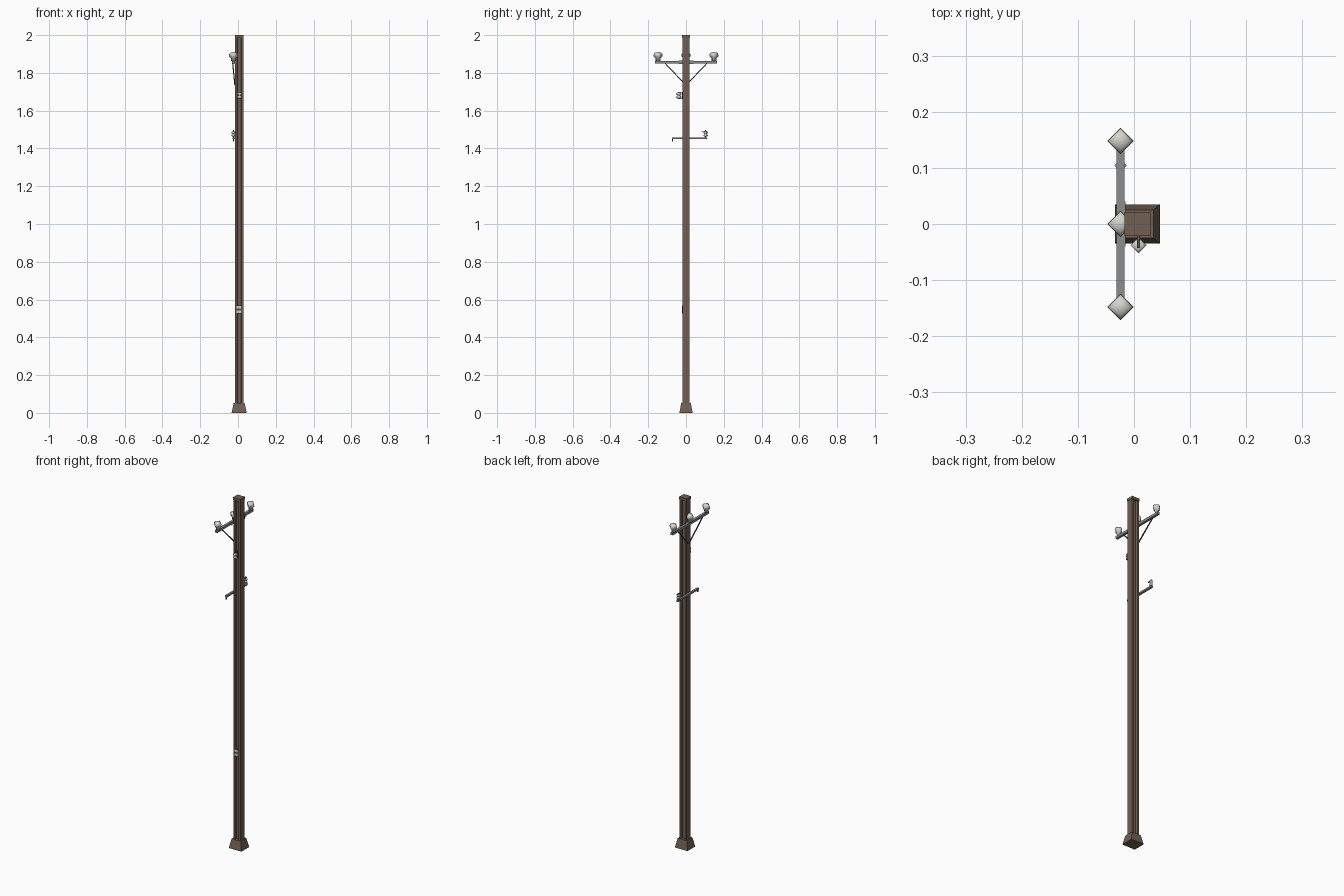
import bpy, bmesh, math
from mathutils import Vector

if "Cube" in bpy.data.objects:
    bpy.data.objects.remove(bpy.data.objects["Cube"])


def material(name, rgb):
    m = bpy.data.materials.new(name)
    m.diffuse_color = (*rgb, 1)
    m.use_nodes = True
    m.node_tree.nodes["Principled BSDF"].inputs["Base Color"].default_value = m.diffuse_color
    return m


BROWN = material("weathered_brown", (0.165, 0.115, 0.083))
STEEL = material("galvanised_grey", (0.25, 0.27, 0.275))
DARK = material("dark_iron", (0.085, 0.085, 0.085))
PALE = material("pale_ceramic", (0.66, 0.66, 0.61))

PX = 0.006      # pole centre in x
AX = -0.024     # crossarm centre in x


def finish(name, bm, mat):
    bmesh.ops.recalc_face_normals(bm, faces=bm.faces)
    me = bpy.data.meshes.new(name)
    bm.to_mesh(me)
    bm.free()
    me.materials.append(mat)
    ob = bpy.data.objects.new(name, me)
    bpy.context.collection.objects.link(ob)
    return ob


def box(name, lo, hi, mat, top_scale=1.0):
    bm = bmesh.new()
    bmesh.ops.create_cube(bm, size=1)
    c, s = (Vector(lo) + Vector(hi)) / 2, Vector(hi) - Vector(lo)
    for v in bm.verts:
        k = top_scale if v.co.z > 0 else 1
        v.co = Vector((c.x + v.co.x * s.x * k, c.y + v.co.y * s.y * k, c.z + v.co.z * s.z))
    return finish(name, bm, mat)


def prism(name, outline, z0, z1, mat):
    bm = bmesh.new()
    face = bm.faces.new([bm.verts.new((x, y, z0)) for x, y in outline])
    up = bmesh.ops.extrude_face_region(bm, geom=[face])["geom"]
    for v in up:
        if isinstance(v, bmesh.types.BMVert):
            v.co.z = z1
    return finish(name, bm, mat)


def lathe(name, profile, pos, mat, sides=4, smooth=True):
    """Few-sided turned part, corners on the axes."""
    bm = bmesh.new()
    rings = [[bm.verts.new((pos[0] + r * math.cos(2 * math.pi * i / sides),
                            pos[1] + r * math.sin(2 * math.pi * i / sides),
                            pos[2] + z)) for i in range(sides)] for r, z in profile]
    for a, b in zip(rings, rings[1:]):
        for i in range(sides):
            j = (i + 1) % sides
            bm.faces.new((a[i], a[j], b[j], b[i]))
    bm.faces.new(rings[0])
    bm.faces.new(rings[-1])
    ob = finish(name, bm, mat)
    if smooth:
        for p in ob.data.polygons:
            p.use_smooth = True
    return ob


def strut(name, a, b, t, mat):
    a, b = Vector(a), Vector(b)
    bm = bmesh.new()
    bmesh.ops.create_cube(bm, size=1)
    bmesh.ops.scale(bm, vec=(t, t, (b - a).length), verts=bm.verts)
    q = (b - a).to_track_quat('Z', 'Y')
    for v in bm.verts:
        v.co = q @ v.co + (a + b) / 2
    return finish(name, bm, mat)


# Tapered foot, grooved H-section pole and flat cap
box("base", (PX - 0.04, -0.035, 0), (PX + 0.04, 0.035, 0.052), BROWN, 0.72)
hx, hy, ix, wy = 0.022, 0.019, 0.012, 0.008
half = [(hx, -hy), (hx, hy), (ix, hy), (ix - 0.003, wy)]
H = half + [(-x, y) for x, y in reversed(half)]
# second half of the outline closes the groove on the front
H = [(hx, -hy), (hx, hy), (ix, hy), (ix - 0.003, wy), (-ix + 0.003, wy), (-ix, hy),
     (-hx, hy), (-hx, -hy), (-ix, -hy), (-ix + 0.003, -wy), (ix - 0.003, -wy), (ix, -hy)]
prism("pole", [(PX + x, y) for x, y in H], 0.04, 1.99, BROWN)
box("pole_cap", (PX - 0.023, -0.021, 1.985), (PX + 0.023, 0.021, 2.0), BROWN)

# Upper crossarm with mounting plate, braces and three insulators
box("upper_crossarm", (AX - 0.007, -0.163, 1.85), (AX + 0.007, 0.163, 1.864), STEEL)
box("crossarm_plate", (AX + 0.005, -0.04, 1.848), (AX + 0.009, 0.04, 1.866), STEEL)
BELL = [(0.012, 0), (0.014, 0.016), (0.0235, 0.026), (0.0225, 0.038), (0.014, 0.046), (0.002, 0.048)]
for y, n in ((-0.148, "front"), (0, "middle"), (0.148, "rear")):
    lathe(f"insulator_{n}", BELL, (AX, y, 1.862), PALE)
for s, n in ((-1, "front"), (1, "rear")):
    strut(f"brace_{n}", (AX - 0.004, s * 0.112, 1.852), (PX - 0.023, s * 0.003, 1.738), 0.005, DARK)

# Spool insulator held by a clevis on the front of the pole
SPOOL = [(0.009, 0), (0.014, 0.004), (0.014, 0.009), (0.008, 0.013),
         (0.008, 0.017), (0.014, 0.021), (0.014, 0.026), (0.009, 0.03)]
lathe("side_spool", SPOOL, (0.008, -0.038, 1.665), PALE)
for z in (1.661, 1.695):
    box("spool_clevis", (0.005, -0.043, z), (0.011, -0.006, z + 0.004), DARK)
box("spool_back_plate", (0.004, -0.021, 1.661), (0.012, -0.006, 1.699), DARK)

# Lower crossarm with a small spool at the rear and a hook at the front
box("lower_crossarm", (AX - 0.005, -0.075, 1.449), (AX + 0.007, 0.112, 1.459), STEEL)
lathe("lower_spool", [(r * 0.8, z * 0.9) for r, z in SPOOL], (AX, 0.104, 1.463), PALE)
lathe("lower_spool_pin", [(0.003, 0), (0.003, 0.045)], (AX, 0.104, 1.452), DARK, 6, False)
box("lower_spool_strap", (AX - 0.003, 0.082, 1.489), (AX + 0.003, 0.112, 1.493), STEEL)
box("arm_hook", (AX - 0.003, -0.075, 1.436), (AX + 0.003, -0.069, 1.45), DARK)

# Small tag fixed across the groove on the front of the pole
box("tag_plate", (PX - 0.016, -0.020, 0.527), (PX + 0.012, -0.008, 0.568), DARK)
for z in (0.53, 0.552):
    box("tag_strip", (PX - 0.014, -0.0215, z), (PX + 0.01, -0.019, z + 0.013), PALE)
